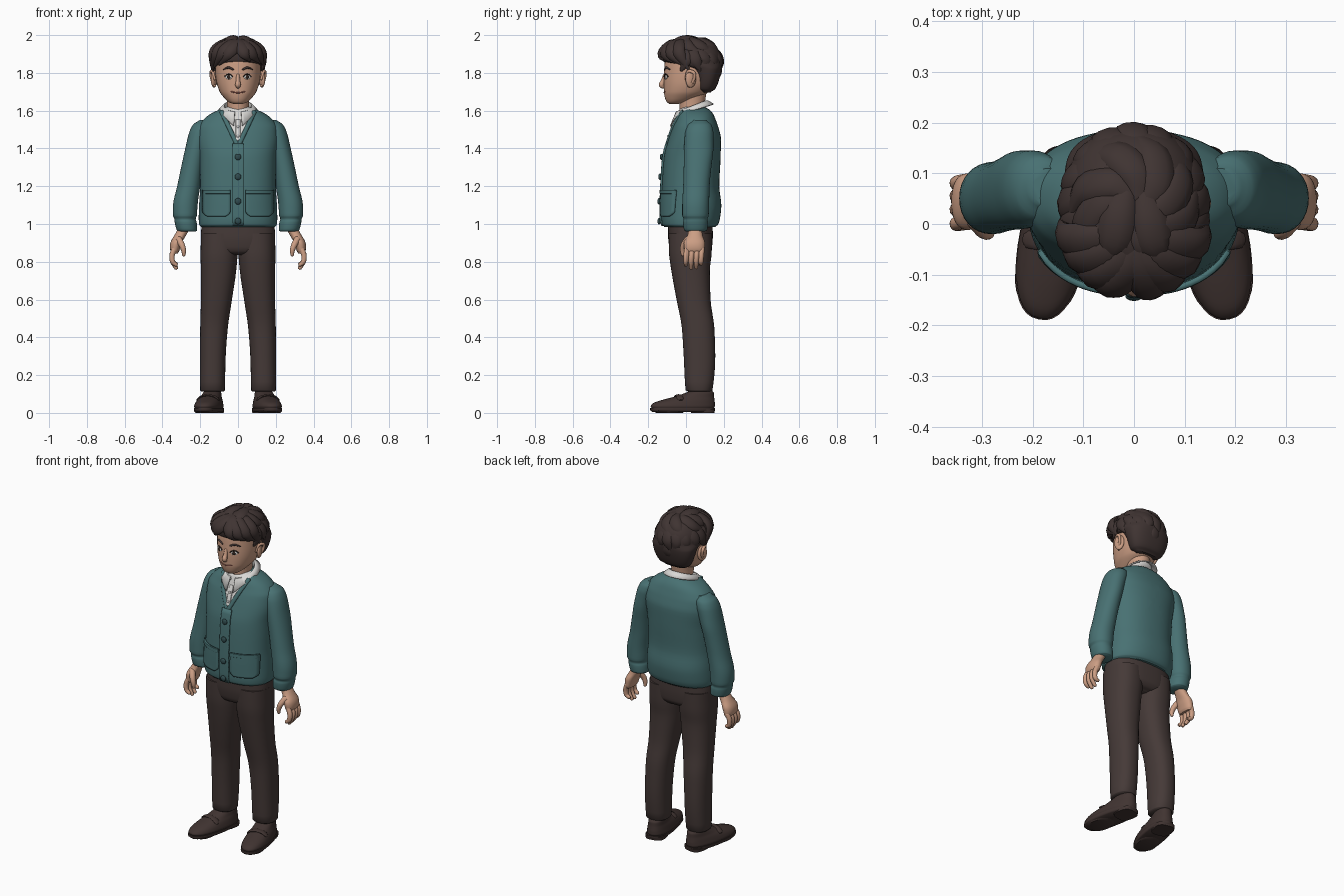
import bpy, bmesh, math, random
from math import sin, cos, pi, radians
from mathutils import Vector
from mathutils.bvhtree import BVHTree

if "Cube" in bpy.data.objects:
    bpy.data.objects.remove(bpy.data.objects["Cube"])
random.seed(4)
parts = []


def material(name, r, g, b):
    m = bpy.data.materials.new(name)
    m.use_nodes = True
    m.diffuse_color = (r, g, b, 1)
    m.node_tree.nodes["Principled BSDF"].inputs["Base Color"].default_value = (r, g, b, 1)
    return m


teal = material("teal knit", .065, .165, .17)
dark_teal = material("dark teal buttons", .03, .07, .075)
brown = material("brown trousers", .06, .042, .039)
hair_mat = material("dark hair", .05, .034, .032)
leather = material("brown leather", .052, .034, .031)
skin = material("skin", .6, .34, .23)
white = material("white shirt", .7, .69, .67)
lips = material("lips", .36, .13, .1)
iris_mat = material("dark iris", .03, .018, .014)


def finish(name, bm, *mats):
    bmesh.ops.recalc_face_normals(bm, faces=bm.faces[:])
    me = bpy.data.meshes.new(name)
    bm.to_mesh(me)
    for m in mats:
        me.materials.append(m)
    ob = bpy.data.objects.new(name, me)
    bpy.context.collection.objects.link(ob)
    parts.append(ob)
    return ob


def skin_rings(rings):
    """Bridge a list of closed point rings and cap both ends."""
    bm = bmesh.new()
    loops = [[bm.verts.new(p) for p in ring] for ring in rings]
    n = len(loops[0])
    for a, b in zip(loops, loops[1:]):
        for i in range(n):
            bm.faces.new((a[i], a[(i + 1) % n], b[(i + 1) % n], b[i]))
    bm.faces.new(loops[0])
    bm.faces.new(loops[-1])
    return bm


def smooth_keys(keys, steps):
    """Monotone interpolation of rows along their first value."""
    def slope(i, k):
        if i in (0, len(keys) - 1):
            return 0 if len(keys) > 2 and k > 2 else (lambda a, b: (b[k] - a[k]) / (b[0] - a[0]))(
                *(keys[:2] if i == 0 else keys[-2:]))
        p, q, r = keys[i - 1:i + 2]
        d, e = (q[k] - p[k]) / (q[0] - p[0]), (r[k] - q[k]) / (r[0] - q[0])
        return 2 * d * e / (d + e) if d * e > 0 else 0
    rows = []
    for i, (a, b) in enumerate(zip(keys, keys[1:])):
        h = b[0] - a[0]
        for s in range(steps):
            t = s / steps
            row = [a[0] + h * t]
            for k in range(1, len(a)):
                u = t * t * (3 - 2 * t)
                row.append(a[k] * (1 - u) + b[k] * u + h * t * (1 - t) * (
                    (1 - t) * slope(i, k) - t * slope(i + 1, k)))
            rows.append(row)
    return rows + [list(keys[-1])]


def loft(keys, power=2, n=40, steps=4, side=1):
    """Stack of rounded sections: height, centre x, half width, front y, back y."""
    rings = []
    for z, cx, rx, front, back in smooth_keys(keys, steps):
        cy, ry, ring = (front + back) / 2, (back - front) / 2, []
        for i in range(n):
            c, s = cos(2 * pi * i / n), sin(2 * pi * i / n)
            x = math.copysign(abs(c) ** (2 / power), c) * rx
            y = math.copysign(abs(s) ** (2 / power), s) * ry
            ring.append(Vector((side * (cx + x), cy + y, z)))
        rings.append(ring)
    return skin_rings(rings)


def tube(name, pts, mat, flat=1, centre=None, side=1, n=12, steps=5):
    """Rounded tube along (x, y, z, radius) points, flattened away from a centre."""
    ext, path = [pts[0]] + list(pts) + [pts[-1]], []
    for p0, p1, p2, p3 in zip(ext, ext[1:], ext[2:], ext[3:]):
        for s in range(steps):
            t = s / steps
            path.append([b + .5 * t * (c - a + t * (2 * a - 5 * b + 4 * c - d + t * (3 * (b - c) + d - a)))
                         for a, b, c, d in zip(p0, p1, p2, p3)])
    path.append(list(pts[-1]))
    for end, nxt in ((0, 1), (-1, -2)):
        p = Vector(path[end][:3])
        p += (p - Vector(path[nxt][:3])).normalized() * path[end][3] * .6
        path.insert(0 if end == 0 else len(path), [*p, path[end][3] * .5])
    rings = []
    for i, row in enumerate(path):
        p = Vector(row[:3])
        t = (Vector(path[min(i + 1, len(path) - 1)][:3]) - Vector(path[max(i - 1, 0)][:3])).normalized()
        out = p - centre if centre else Vector((.1, -1, .15))
        out = (out - t * out.dot(t)).normalized()
        wide = t.cross(out)
        ring = [p + row[3] * (wide * cos(2 * pi * k / n) + out * flat * sin(2 * pi * k / n)) for k in range(n)]
        rings.append([Vector((side * v.x, v.y, v.z)) for v in ring])
    return finish(name, skin_rings(rings), mat)


def ball(name, loc, scale, mat, turn=0):
    bm = bmesh.new()
    bmesh.ops.create_uvsphere(bm, u_segments=20, v_segments=12, radius=1)
    ob = finish(name, bm, mat)
    ob.location, ob.scale, ob.rotation_euler.z = loc, scale, turn
    return ob


def front(tree, x, z, lift=0):
    hit = tree.ray_cast(Vector((x, -1, z)), Vector((0, 1, 0)))[0]
    return Vector((x, (hit.y if hit else 0) - lift, z))


def patch(name, tree, x0, x1, z0, z1, mat, lift, corner=0):
    """Sheet of cloth lying on the front of a body."""
    bm = bmesh.new()
    nx, nz = 10, 16
    grid = []
    for j in range(nz + 1):
        v = j / nz
        inset = corner * max(0, 1 - v * 5) ** 2
        grid.append([bm.verts.new(front(tree, x0 + inset + (x1 - x0 - 2 * inset) * i / nx,
                                        z0 + (z1 - z0) * v, lift)) for i in range(nx + 1)])
    for a, b in zip(grid, grid[1:]):
        for i in range(nx):
            bm.faces.new((a[i], a[i + 1], b[i + 1], b[i]))
    ob = finish(name, bm, mat)
    mod = ob.modifiers.new("thickness", "SOLIDIFY")
    mod.thickness, mod.offset = .012, 0
    return ob


# Cardigan body, with the shirt showing in the V neck
V_LOW, V_RATE = 1.41, .47
bm = loft([(.985, 0, .195, -.115, .155), (.995, 0, .205, -.126, .168), (1.03, 0, .208, -.13, .18),
           (1.1, 0, .206, -.13, .187), (1.2, 0, .2, -.127, .176), (1.35, 0, .203, -.117, .183),
           (1.45, 0, .215, -.092, .185), (1.51, 0, .21, -.072, .172), (1.55, 0, .185, -.055, .158),
           (1.58, 0, .15, -.045, .145), (1.605, 0, .1, -.035, .125), (1.62, 0, .06, -.02, .1)], 2.3, 64)
for s in (-1, 1):
    bmesh.ops.bisect_plane(bm, geom=bm.verts[:] + bm.edges[:] + bm.faces[:],
                           plane_co=(0, 0, V_LOW), plane_no=(s, 0, -V_RATE))
for f in bm.faces:
    c = f.calc_center_median()
    f.material_index = int(c.y < .03 and abs(c.x) < V_RATE * (c.z - V_LOW))
body = BVHTree.FromBMesh(bm)
finish("cardigan_body", bm, teal, white)
patch("button_band", body, -.03, .03, .99, V_LOW + .015, teal, .004)
patch("shirt_placket", body, -.012, .012, V_LOW + .03, 1.55, white, .001)
for i, z in enumerate((1.015, 1.12, 1.25, 1.355)):
    ball(f"cardigan_button_{i}", front(body, 0, z, .013), (.017, .009, .017), dark_teal)
for i, z in enumerate((1.465, 1.515)):
    ball(f"shirt_button_{i}", front(body, 0, z, .008), (.007, .004, .007), white)

# Shirt collar, open at the front
bm = bmesh.new()
rows = []
for i in range(41):
    t = radians(12 + 336 * i / 40)
    s, c = sin(t), cos(t)
    rows.append([bm.verts.new(p) for p in (
        (.068 * s, .03 - .07 * c, 1.585 - .03 * c), (.073 * s, .03 - .077 * c, 1.625 - .03 * c),
        (.08 * s, .03 - .085 * c, 1.625 - .03 * c),
        (.104 * s, .03 - .117 * c, 1.602 - .035 * c - .055 * max(0, c) ** 6))])
for a, b in zip(rows, rows[1:]):
    for k in range(3):
        bm.faces.new((a[k], a[k + 1], b[k + 1], b[k]))
collar = finish("shirt_collar", bm, white)
collar.modifiers.new("thickness", "SOLIDIFY").thickness = .007

# Neck and head
finish("neck", loft([(1.54, 0, .06, -.03, .1), (1.62, 0, .058, -.034, .098), (1.72, 0, .065, -.04, .11)]), skin)
bm = loft([(1.635, 0, .022, -.088, -.04), (1.643, 0, .045, -.1, .0), (1.67, 0, .075, -.112, .07),
           (1.7, 0, .097, -.117, .12), (1.75, 0, .113, -.118, .155), (1.8, 0, .119, -.116, .17),
           (1.86, 0, .12, -.112, .17), (1.92, 0, .1, -.08, .14), (1.95, 0, .06, -.04, .09)], 2.15, 48)
face = BVHTree.FromBMesh(bm)
finish("head", bm, skin)
tube("nose", [(0, -.112, 1.79, .009), (0, -.121, 1.76, .011), (0, -.129, 1.737, .015), (0, -.12, 1.725, .01)], skin)
tube("mouth", [(*front(face, x, 1.695 + 5 * x * x, -.001), .0035) for x in (-.038, -.02, 0, .02, .038)], lips)

# Cap of hair
finish("hair_cap", loft([(1.695, 0, .07, .085, .13), (1.715, 0, .1, .055, .155), (1.77, 0, .124, .045, .177),
                         (1.82, 0, .135, .015, .188), (1.84, 0, .138, -.05, .19), (1.86, 0, .138, -.112, .19),
                         (1.9, 0, .13, -.118, .183), (1.945, 0, .105, -.1, .155), (1.97, 0, .07, -.06, .115),
                         (1.98, 0, .03, -.01, .06)], 2.4, 48), hair_mat)
SKULL = Vector((0, .03, 1.84))


def lock(name, path, width, thick=.6):
    """Tapered curl over the skull: azimuth from the front, elevation, distance."""
    pts = []
    for (az, el, r), w in zip(path, (.6, 1, .95, .2)):
        a, e = radians(az), radians(el)
        pts.append((.135 * r * sin(a) * cos(e), .03 - .155 * r * cos(a) * cos(e), 1.84 + .135 * r * sin(e), width * w))
    tube(name, pts, hair_mat, thick, SKULL, n=10)


# Crown swirl, side tufts and nape
for i in range(9):
    az = i * 40 + random.uniform(-8, 8)
    lock(f"crown_lock_{i}", [(az - 50, 82, 1), (az - 20, 64, 1.03), (az + 5, 44, 1.04), (az + 30, 26, 1.06)], .036)
for i in range(11):
    az = 75 + i * 21
    d = 12 if i % 2 else -6
    lock(f"side_lock_{i}", [(az - 14, 52, .97), (az - 4, 30, 1.01), (az + 3, 10, 1.03), (az + d, -12, 1.02)], .034, .45)
for i in range(7):
    az = 123 + i * 19
    lock(f"nape_lock_{i}", [(az - 3, 10, .98), (az, -14, 1), (az, -34, 1), (180 + (az - 180) * .9, -56, 1.02)], .03, .35)

# Wavy fringe swept to both sides of a parting
for i, (a, sweep, low) in enumerate(((-6, -40, 2), (-18, -46, -3), (-38, -40, -7), (-58, -28, -12),
                                     (6, 22, 10), (14, 44, 6), (32, 42, 1), (54, 30, -8))):
    lock(f"fringe_lock_{i}", [(a * .5, 72, 1), (a, 48, 1.1), (a + sweep * .4, 24, 1.15), (a + sweep, low, 1.03)], .036, .65)
lock("top_wave_left", [(150, 72, 1), (60, 74, 1.04), (35, 56, 1.08), (50, 34, 1.08)], .038)
lock("top_wave_right", [(200, 70, 1), (-70, 76, 1.04), (-35, 58, 1.07), (-45, 34, 1.08)], .038)

# Paired parts
for s, side in ((1, "left"), (-1, "right")):
    # Face
    eye = front(face, s * .049, 1.778)
    ball(f"{side}_eye", eye, (.019, .005, .012), white, s * .35)
    ball(f"{side}_iris", eye + Vector((0, -.003, 0)), (.0095, .005, .011), iris_mat, s * .35)
    tube(f"{side}_eyelid", [(*front(face, s * x, z, .002), .003) for x, z in
                            ((.028, 1.78), (.04, 1.791), (.056, 1.792), (.07, 1.781))], iris_mat)
    tube(f"{side}_eyebrow", [(*front(face, s * x, z, 0), r) for x, z, r in
                             ((.025, 1.818, .005), (.05, 1.828, .006), (.078, 1.818, .003))], hair_mat)
    ball(f"{side}_ear", (s * .127, .025, 1.768), (.014, .03, .046), skin, s * .4)
    tube(f"{side}_ear_rim", [(.122, .0, 1.765, .006), (.135, .01, 1.807, .008), (.143, .042, 1.8, .009),
                             (.138, .042, 1.765, .008), (.124, .015, 1.73, .009)], skin, side=s)

    # Cardigan trim and pocket
    tube(f"{side}_neck_trim", [(*front(body, s * V_RATE * h, V_LOW + h, .002), .012)
                               for h in (-.01, .04, .09, .14, .185)], teal, .6)
    lo, hi = sorted((s * .04, s * .185))
    patch(f"{side}_pocket", body, lo, hi, 1.04, 1.175, teal, .004, .025)
    patch(f"{side}_pocket_band", body, lo, hi, 1.16, 1.18, teal, .008)

    # Sleeve and cuff
    finish(f"{side}_sleeve", loft([(.96, .268, .045, .0, .1), (.967, .27, .054, -.01, .112),
                                   (1.01, .277, .058, -.015, .116), (1.025, .28, .056, -.012, .114),
                                   (1.045, .281, .063, -.02, .12), (1.1, .279, .065, -.02, .122),
                                   (1.2, .261, .061, -.015, .125), (1.3, .243, .058, -.012, .134),
                                   (1.4, .222, .057, -.01, .145), (1.48, .2, .06, -.005, .145),
                                   (1.525, .185, .054, .01, .135), (1.55, .168, .035, .035, .11)],
                                  2.1, 32, side=s), teal)

    # Hand
    finish(f"{side}_palm", loft([(.845, .333, .014, .0, .09), (.86, .334, .024, -.008, .098),
                                 (.9, .327, .031, -.012, .1), (.94, .306, .031, .008, .088),
                                 (.985, .28, .03, .015, .083)], 2.2, 24, side=s), skin)
    for i, (y, tip) in enumerate(((.005, .775), (.033, .757), (.06, .76), (.085, .78))):
        tube(f"{side}_finger_{i}", [(.336, y, .87, .014), (.349, y - .004, .835, .0145),
                                    (.346, y - .006, .8, .013), (.326, y - .006, tip + .008, .01)], skin, side=s)
    tube(f"{side}_thumb", [(.315, .01, .92, .018), (.298, -.012, .89, .016),
                           (.288, -.018, .86, .013), (.287, -.016, .835, .009)], skin, side=s)

    # Trouser leg
    finish(f"{side}_trouser_leg", loft([(.113, .135, .058, .01, .13), (.12, .135, .065, -.002, .14),
                                        (.3, .133, .068, -.012, .155), (.45, .127, .073, -.022, .15),
                                        (.6, .114, .082, -.05, .13), (.75, .103, .093, -.077, .126),
                                        (.85, .1, .098, -.09, .136), (.95, .098, .098, -.092, .138)],
                                       2.3, 40, side=s), brown)

    # Ankle and loafer, toes turned out
    finish(f"{side}_ankle", loft([(.06, .135, .04, .03, .12), (.15, .135, .04, .03, .12)], side=s), skin)
    shoe_keys = [(.015, 0, .06, -.18, .145), (.035, 0, .069, -.19, .155), (.05, 0, .066, -.178, .155),
                 (.068, 0, .06, -.13, .153), (.085, 0, .052, -.065, .151), (.105, 0, .046, -.005, .15),
                 (.12, 0, .04, .025, .14)]
    bm = loft(shoe_keys, 2.3, 40)
    tree = BVHTree.FromBMesh(bm)
    shoe = [finish(f"{side}_loafer", bm, leather),
            finish(f"{side}_sole", loft([(.006, 0, .064, -.183, .148), (.014, 0, .07, -.192, .156),
                                         (.026, 0, .07, -.192, .156)], 2.4, 40, 2), leather),
            finish(f"{side}_heel", loft([(0, 0, .056, .03, .15), (.02, 0, .058, .025, .154)], 3, 32, 1), leather),
            finish(f"{side}_tread", loft([(0, 0, .055, -.16, -.02), (.012, 0, .064, -.182, .0)], 2.3, 32, 1), leather)]
    strap = []
    for x in (-.052, -.035, 0, .035, .052):
        hit = tree.ray_cast(Vector((x, -.04, 1)), Vector((0, 0, -1)))[0]
        strap.append((x, -.04, hit.z if hit else .04, .018))
    shoe.append(tube(f"{side}_loafer_strap", strap, leather, .35, Vector((0, -.04, 0))))
    for ob in shoe:
        ob.location.x = s * .151
        ob.rotation_euler.z = s * radians(11)

# Trouser seat
finish("trouser_seat", loft([(.835, 0, .1, -.05, .09), (.85, 0, .15, -.075, .12), (.88, 0, .186, -.088, .138),
                             (.94, 0, .196, -.095, .142), (1.02, 0, .19, -.095, .14)], 2.6, 48), brown)

# Smooth shading with sharp creases kept
bpy.ops.object.select_all(action="DESELECT")
for ob in parts:
    ob.select_set(True)
bpy.context.view_layer.objects.active = parts[0]
bpy.ops.object.shade_smooth_by_angle(angle=radians(50))
